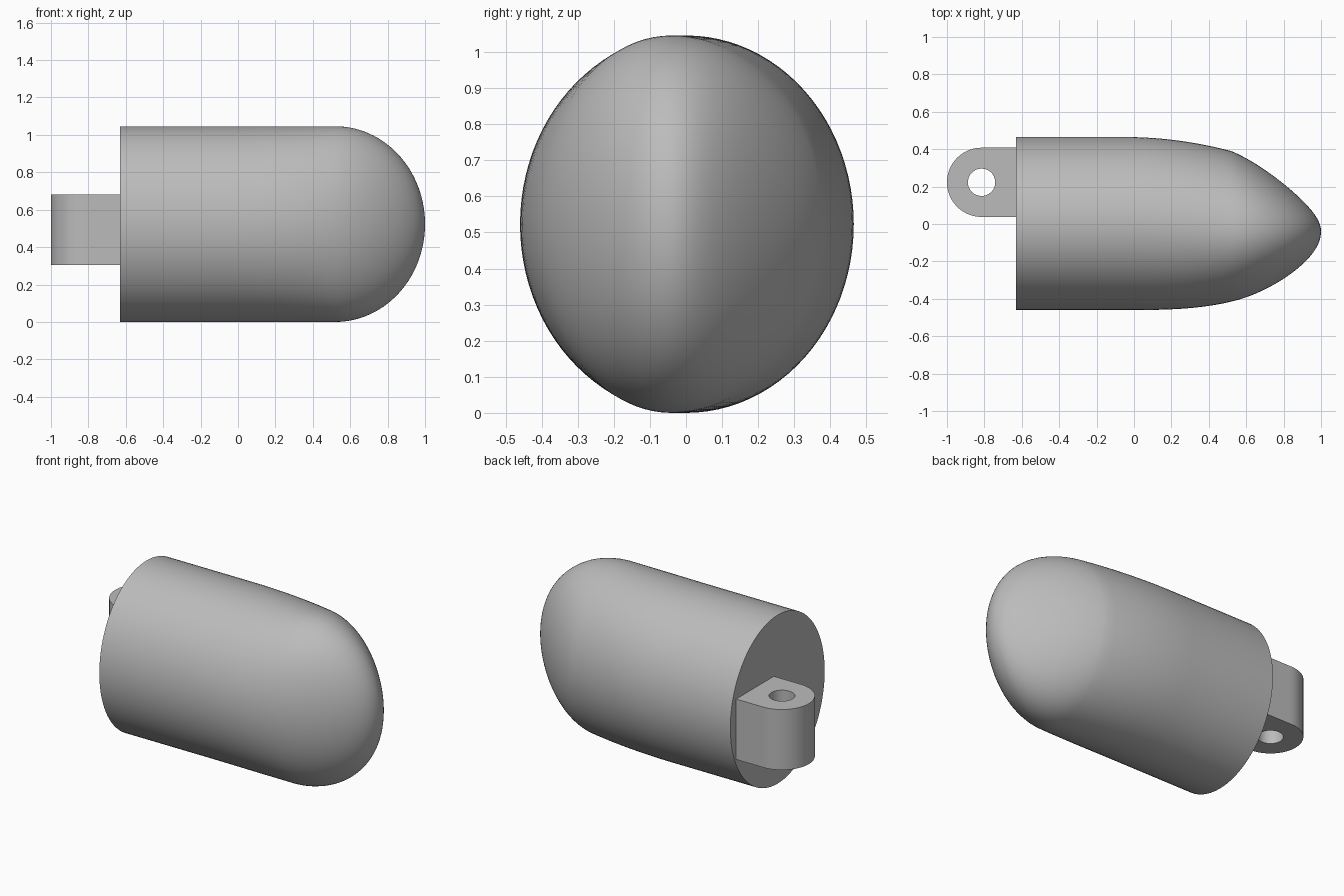
import bpy, bmesh
from math import sin, cos, pi, radians

cube = bpy.data.objects.get("Cube")
if cube:
    bpy.data.objects.remove(cube, do_unlink=True)

GREY = (0.5, 0.5, 0.5, 1)
mat = bpy.data.materials.new("plain grey")
mat.use_nodes = True
mat.diffuse_color = GREY
mat.node_tree.nodes["Principled BSDF"].inputs["Base Color"].default_value = GREY


def finish(bm, name):
    bmesh.ops.recalc_face_normals(bm, faces=bm.faces)
    mesh = bpy.data.meshes.new(name)
    bm.to_mesh(mesh)
    bm.free()
    mesh.materials.append(mat)
    obj = bpy.data.objects.new(name, mesh)
    bpy.context.collection.objects.link(obj)
    bpy.ops.object.select_all(action="DESELECT")
    bpy.context.view_layer.objects.active = obj
    obj.select_set(True)
    bpy.ops.object.shade_smooth_by_angle(angle=radians(30))
    return obj


def bridge(bm, a, b):
    for i in range(len(a)):
        j = (i + 1) % len(a)
        bm.faces.new((a[i], a[j], b[j], b[i]))


# Fingertip body: oval sections, tapering sleeve then rounded dome
SIDES, HALF_HEIGHT = 96, 0.523
BACK, START, SEAM, TIP_Y = -0.63, -0.05, 0.52, -0.04


def section(bm, x, centre, left, right, height):
    ring = []
    for i in range(SIDES):
        a = 2 * pi * i / SIDES
        width = left if cos(a) > 0 else right
        ring.append(bm.verts.new((x, centre + width * cos(a),
                                  HALF_HEIGHT + height * sin(a))))
    return ring


bm = bmesh.new()
rings = [section(bm, BACK, 0, 0.465, 0.46, HALF_HEIGHT)]
for i in range(13):
    u = i / 12
    c = TIP_Y * u * u
    left = 0.465 - 0.075 * u * u - c
    right = 0.46 - 0.045 * u ** 3 + c
    rings.append(section(bm, START + (SEAM - START) * u, c, left, right, HALF_HEIGHT))
for i in range(1, 28):
    t = pi / 2 * i / 28
    s, k = sin(t), cos(t)
    rings.append(section(bm, SEAM + 0.48 * s, TIP_Y, k * (0.43 - 0.2 * s),
                         k * (0.375 - 0.11 * s), k * HALF_HEIGHT))
for a, b in zip(rings, rings[1:]):
    bridge(bm, a, b)
bm.faces.new(rings[0])
tip = bm.verts.new((1, TIP_Y, HALF_HEIGHT))
for i in range(SIDES):
    bm.faces.new((rings[-1][i], rings[-1][(i + 1) % SIDES], tip))
finish(bm, "fingertip_body")

# Hinge lug: round outer end, square inner end, pin hole through it
LUG_X, LUG_Y, LUG_R, HOLE_R = -0.815, 0.223, 0.185, 0.073
bm = bmesh.new()
loops = []
for z, hole in ((0.305, False), (0.68, False), (0.68, True), (0.305, True)):
    loop = []
    for i in range(64):
        a = 2 * pi * i / 64
        r = HOLE_R if hole else LUG_R
        if not hole and cos(a) > 0:
            r /= max(abs(cos(a)), abs(sin(a)))
        loop.append(bm.verts.new((LUG_X + r * cos(a), LUG_Y + r * sin(a), z)))
    loops.append(loop)
for i in range(4):
    bridge(bm, loops[i], loops[(i + 1) % 4])
finish(bm, "hinge_lug")
